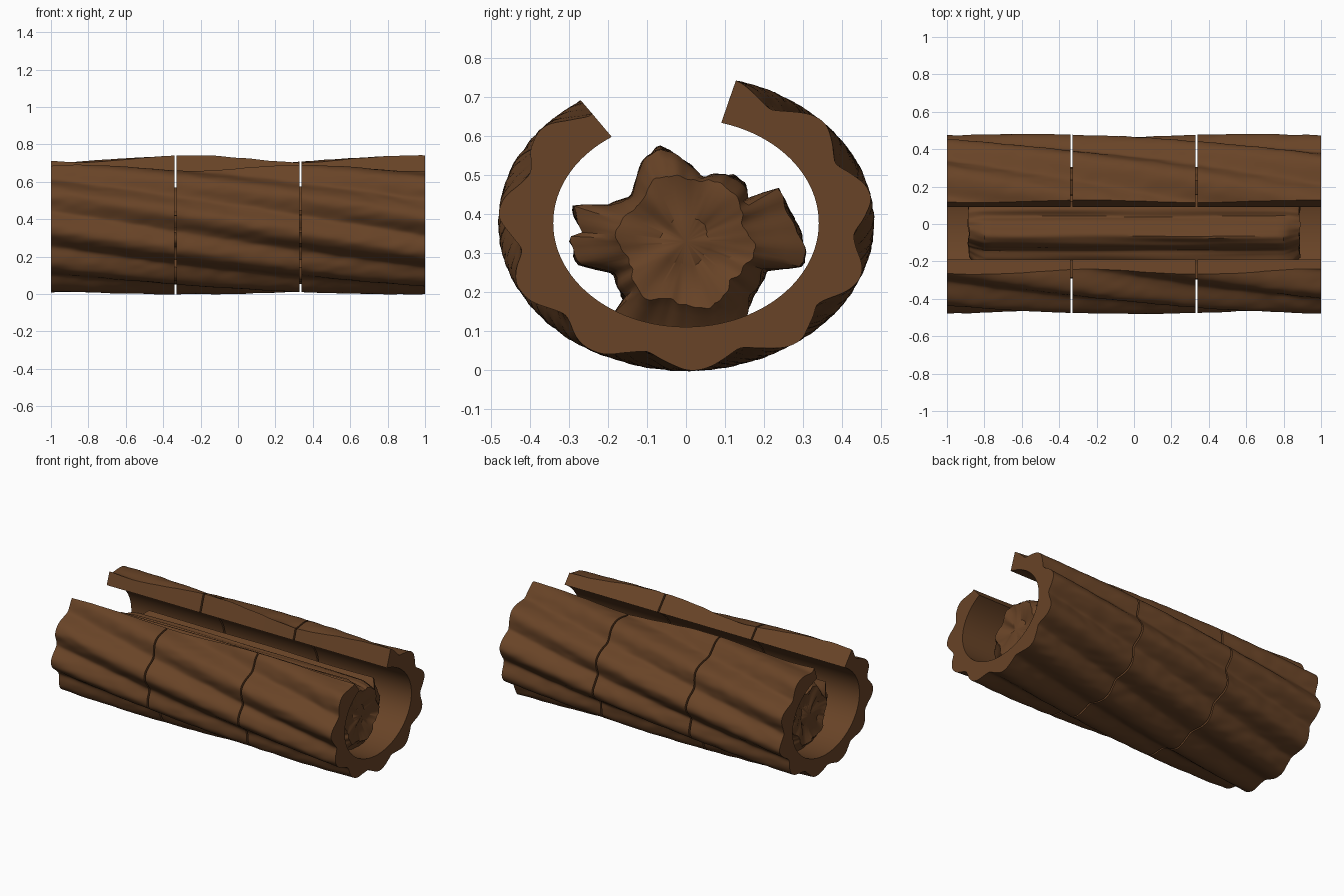
import bpy, bmesh, math
from mathutils import Vector, noise

if "Cube" in bpy.data.objects:
    bpy.data.objects.remove(bpy.data.objects["Cube"])

bark = bpy.data.materials.new("bark brown")
bark.diffuse_color = (0.14, 0.057, 0.02, 1)
bark.use_nodes = True
bark.node_tree.nodes["Principled BSDF"].inputs["Base Color"].default_value = bark.diffuse_color


def finish(bm, name, angle):
    bmesh.ops.recalc_face_normals(bm, faces=bm.faces[:])
    me = bpy.data.meshes.new(name)
    bm.to_mesh(me)
    bm.free()
    me.materials.append(bark)
    ob = bpy.data.objects.new(name, me)
    bpy.context.collection.objects.link(ob)
    bpy.ops.object.select_all(action='DESELECT')
    ob.select_set(True)
    bpy.context.view_layer.objects.active = ob
    bpy.ops.object.shade_smooth_by_angle(angle=math.radians(angle))
    return ob


def bridge(bm, a, b):
    n = len(a)
    for i in range(n):
        j = (i + 1) % n
        bm.faces.new((a[i], a[j], b[j], b[i]))


# Hollow outer log: elliptical open shell with spiralling bark ridges
CZ = 0.377
A0, A1 = math.radians(124), math.radians(434.6)
NT, NX = 220, 32
TWIST = math.radians(27.5)


def outer(t, x):
    wave = 0.5 - 0.5 * math.cos(11 * (t - math.radians(60) - TWIST * (x - 1)))
    k = 1 - 0.105 * (1 - wave ** 0.8)
    p = Vector((x * 7, math.cos(t) * 6, math.sin(t) * 6))
    k += 0.008 * (noise.noise(p * 1.6) - 0.4)
    return (x, 0.482 * k * math.cos(t), CZ + 0.379 * k * math.sin(t))


def inner(t, x):
    return (x, 0.34 * math.cos(t), CZ + 0.266 * math.sin(t))


def shell(name, x0, x1):
    bm = bmesh.new()
    ts = [A0 + (A1 - A0) * i / NT for i in range(NT + 1)]
    rings = []
    for k in range(NX + 1):
        x = x0 + (x1 - x0) * k / NX
        ring = [bm.verts.new(outer(t, x)) for t in ts]
        ring += [bm.verts.new(inner(t, x)) for t in reversed(ts)]
        rings.append(ring)
    for a, b in zip(rings, rings[1:]):
        bridge(bm, a, b)
    for r in (rings[0], rings[-1]):
        m = len(r) - 1
        for i in range(NT):
            bm.faces.new((r[i], r[i + 1], r[m - i - 1], r[m - i]))
    finish(bm, name, 40)


G = 0.005
for name, x0, x1 in (("log_shell_left", -1, -1 / 3 - G),
                     ("log_shell_middle", -1 / 3 + G, 1 / 3 - G),
                     ("log_shell_right", 1 / 3 + G, 1)):
    shell(name, x0, x1)

# Rough heartwood core with knobbly lobes, narrowing at both ends
CC = 0.33
lobes = [(-.06, .56), (.05, .5), (.13, .48), (.16, .44), (.24, .47), (.28, .39),
         (.29, .27), (.2, .26), (.18, .19), (.14, .12), (.12, .09), (-.16, .09),
         (-.18, .15), (-.15, .19), (-.2, .25), (-.28, .27), (-.29, .34), (-.25, .35),
         (-.28, .42), (-.2, .42), (-.15, .45), (-.1, .53)]
polar = sorted((math.atan2(z - CC, y) % math.tau, math.hypot(y, z - CC)) for y, z in lobes)
polar = [(polar[-1][0] - math.tau, polar[-1][1])] + polar + [(polar[0][0] + math.tau, polar[0][1])]


def lobe_radius(t):
    for (a, ra), (b, rb) in zip(polar, polar[1:]):
        if a <= t <= b:
            return ra + (rb - ra) * (t - a) / max(b - a, 1e-6)
    return 0.2


def core_ring(bm, x, blend, scale=1.0, bulge=0.0):
    ring = []
    n = 144
    for i in range(n):
        t = math.tau * i / n
        c, s = math.cos(t), math.sin(t)
        r = 0.175 + 0.012 * math.cos(6 * t + 1) + (lobe_radius(t) - 0.175) * blend
        r *= scale
        r += 0.012 * noise.noise(Vector((x * 1.5, c * 7, s * 7))) * scale
        dx = bulge * noise.noise(Vector((c * scale * 2.5, s * scale * 2.5, x)))
        ring.append(bm.verts.new((x + dx, r * c, CC + r * s)))
    return ring


bm = bmesh.new()
spec = [(-.87, 0, .35, .03), (-.875, 0, .7, .03), (-.885, 0, .95, .01), (-.86, .15, 1, 0), (-.83, .6, 1, 0)]
xs = [-.8 + 1.6 * i / 40 for i in range(41)]
rows = spec + [(x, 1, 1, 0) for x in xs] + [(-x, b, s, g) for x, b, s, g in reversed(spec)]
rings = [core_ring(bm, *row) for row in rows]
for a, b in zip(rings, rings[1:]):
    bridge(bm, a, b)
for ring, sx in ((rings[0], -1), (rings[-1], 1)):
    tip = bm.verts.new((sx * 0.885, 0, CC))
    for i in range(len(ring)):
        bm.faces.new((ring[i], ring[(i + 1) % len(ring)], tip))
finish(bm, "heartwood_core", 35)
